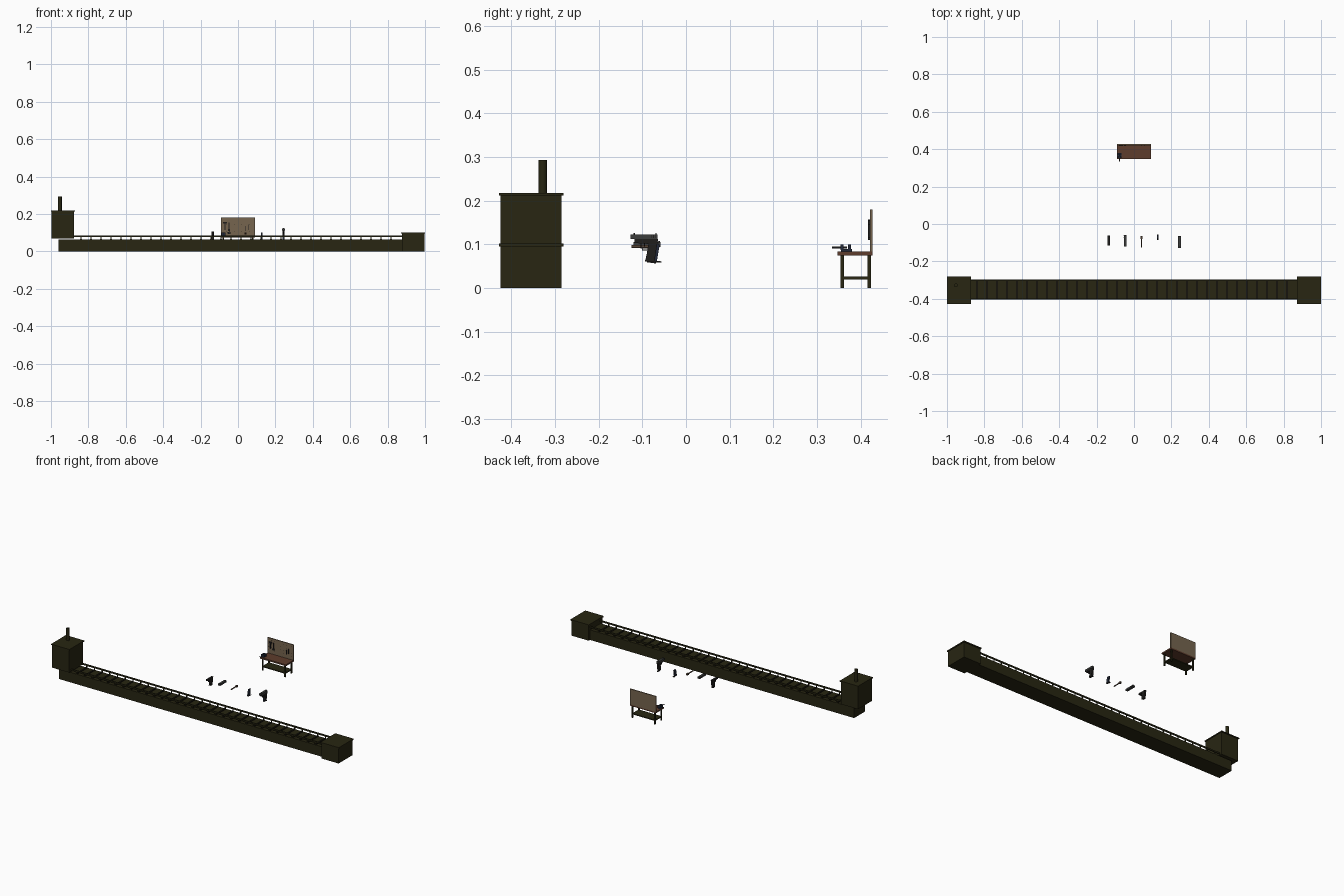
import bpy, bmesh, math
from mathutils import Matrix

if "Cube" in bpy.data.objects:
    bpy.data.objects.remove(bpy.data.objects["Cube"])


def mat(name, r, g, b):
    m = bpy.data.materials.new(name)
    m.diffuse_color = (r, g, b, 1)
    m.use_nodes = True
    m.node_tree.nodes["Principled BSDF"].inputs["Base Color"].default_value = m.diffuse_color
    return m


OLIVE = mat("dark_olive", 0.021, 0.019, 0.006)
BLACK = mat("belt_black", 0.008, 0.007, 0.004)
WOOD = mat("bench_wood", 0.11, 0.045, 0.025)
BOARD = mat("pegboard_tan", 0.18, 0.13, 0.078)
STEEL = mat("gun_steel", 0.045, 0.047, 0.045)
GUN = mat("gun_black", 0.014, 0.013, 0.012)
BRONZE = mat("barrel_bronze", 0.09, 0.055, 0.035)
BLUE = mat("vise_blue", 0.016, 0.022, 0.04)


def finish(name, bm, m):
    bmesh.ops.recalc_face_normals(bm, faces=bm.faces)
    me = bpy.data.meshes.new(name)
    bm.to_mesh(me)
    bm.free()
    me.materials.append(m)
    ob = bpy.data.objects.new(name, me)
    bpy.context.collection.objects.link(ob)
    return ob


def add_box(bm, x0, x1, y0, y1, z0, z1):
    M = Matrix.Translation(((x0 + x1) / 2, (y0 + y1) / 2, (z0 + z1) / 2)) @ \
        Matrix.Diagonal((x1 - x0, y1 - y0, z1 - z0, 1))
    bmesh.ops.create_cube(bm, size=1, matrix=M)


def boxes(name, m, *dims):
    bm = bmesh.new()
    for d in dims:
        add_box(bm, *d)
    return finish(name, bm, m)


def rod(name, m, c, r, length, axis="Z", n=16):
    rot = {"Z": Matrix(), "X": Matrix.Rotation(math.pi / 2, 4, "Y"),
           "Y": Matrix.Rotation(math.pi / 2, 4, "X")}[axis]
    bm = bmesh.new()
    bmesh.ops.create_cone(bm, cap_ends=True, segments=n, radius1=r, radius2=r,
                          depth=length, matrix=Matrix.Translation(c) @ rot)
    for f in bm.faces:
        f.smooth = len(f.verts) == 4
    for e in bm.edges:
        e.smooth = all(f.smooth for f in e.link_faces)
    return finish(name, bm, m)


def profile(name, m, x, w, pts):
    """Side profile (y, z) extruded across x."""
    bm = bmesh.new()
    f = bm.faces.new([bm.verts.new((x - w / 2, y, z)) for y, z in pts])
    r = bmesh.ops.extrude_face_region(bm, geom=[f])
    bmesh.ops.translate(bm, vec=(w, 0, 0),
                        verts=[v for v in r["geom"] if isinstance(v, bmesh.types.BMVert)])
    return finish(name, bm, m)


# conveyor: bed, belt cleats, side rails on posts
Y0, Y1 = -0.404, -0.298
boxes("conveyor_bed", OLIVE, (-0.96, 0.9, Y0, Y1, 0, 0.063))
xs = [-0.84 + i * 0.0535 for i in range(32)]
boxes("belt_cleats", BLACK, *[(x - 0.005, x + 0.005, Y0 + 0.006, Y1 - 0.006, 0.062, 0.067) for x in xs])
rails, posts = [], []
for y in (Y0, Y1 - 0.006):
    rails.append((-0.88, 0.88, y, y + 0.006, 0.076, 0.085))
    posts += [(x - 0.003, x + 0.003, y + 0.001, y + 0.005, 0.06, 0.078) for x in xs]
boxes("side_rails", OLIVE, *rails)
boxes("rail_posts", OLIVE, *posts)

# end housings with overhanging lids, and the chimney
boxes("left_housing", OLIVE, (-0.996, -0.876, -0.424, -0.285, 0.07, 0.213))
boxes("left_lid", OLIVE, (-1, -0.872, -0.428, -0.28, 0.212, 0.218))
boxes("right_housing", OLIVE, (0.876, 0.996, -0.424, -0.285, 0, 0.096))
boxes("right_lid", OLIVE, (0.872, 1, -0.428, -0.28, 0.095, 0.102))
rod("chimney", OLIVE, (-0.952, -0.328, 0.252), 0.01, 0.083)

# workbench
boxes("bench_top", WOOD, (-0.09, 0.09, 0.347, 0.427, 0.074, 0.083))
boxes("bench_legs", OLIVE, *[(s * 0.078 - 0.004, s * 0.078 + 0.004, y, y + 0.008, 0, 0.075)
                             for s in (-1, 1) for y in (0.353, 0.415)])
boxes("bench_shelf", OLIVE, (-0.08, 0.08, 0.356, 0.42, 0.02, 0.026))
boxes("pegboard", BOARD, (-0.09, 0.09, 0.421, 0.427, 0.082, 0.18))

# hanging tools: handles, heads and pegs
boxes("hanging_tools", GUN,
      (-0.072, -0.066, 0.417, 0.422, 0.115, 0.15), (-0.08, -0.058, 0.417, 0.422, 0.15, 0.157),
      (-0.05, -0.046, 0.417, 0.422, 0.11, 0.155), (-0.054, -0.042, 0.417, 0.422, 0.11, 0.12),
      (0.04, 0.044, 0.417, 0.422, 0.11, 0.135), (0.056, 0.06, 0.417, 0.422, 0.115, 0.145))
boxes("peg_holes", BLACK, *[(x * 0.02 - 0.001, x * 0.02 + 0.001, 0.4205, 0.422, z - 0.001, z + 0.001)
                            for x in range(-4, 5) for z in (0.105, 0.125, 0.145, 0.165)])

# vise: base, two jaws, screw and handle
boxes("vise", BLUE, (-0.088, -0.068, 0.355, 0.38, 0.083, 0.089),
      (-0.088, -0.068, 0.371, 0.378, 0.087, 0.1), (-0.088, -0.068, 0.353, 0.36, 0.087, 0.1))
rod("vise_screw", STEEL, (-0.078, 0.351, 0.093), 0.002, 0.034, "Y", 8)
rod("vise_handle", STEEL, (-0.078, 0.337, 0.093), 0.001, 0.02, "X", 8)


# pistol parts, built from offsets so they can be repeated
def frame(tag, x, dy, dz, m):
    pts = [(-0.118, 0.112), (-0.118, 0.103), (-0.086, 0.101), (-0.092, 0.064),
           (-0.072, 0.061), (-0.066, 0.1), (-0.064, 0.112)]
    profile(tag + "_frame", m, x, 0.012, [(y + dy, z + dz) for y, z in pts])
    boxes(tag + "_trigger_guard", m,
          (x - 0.003, x + 0.003, -0.104 + dy, -0.087 + dy, 0.091 + dz, 0.093 + dz),
          (x - 0.003, x + 0.003, -0.104 + dy, -0.102 + dy, 0.092 + dz, 0.104 + dz),
          (x - 0.0015, x + 0.0015, -0.096 + dy, -0.094 + dy, 0.095 + dz, 0.104 + dz))


def slide(tag, x, dy, dz):
    w = 0.0075
    boxes(tag + "_slide", STEEL, (x - w, x + w, -0.127 + dy, -0.065 + dy, 0.112 + dz, 0.123 + dz))
    boxes(tag + "_sights", GUN, *[(x - 0.002, x + 0.002, y + dy, y + 0.003 + dy, 0.122 + dz, 0.126 + dz)
                                  for y in (-0.12, -0.07)])
    boxes(tag + "_serrations", GUN, *[(x - w - 0.0005, x + w + 0.0005, y + dy, y + 0.0015 + dy,
                                       0.114 + dz, 0.121 + dz) for y in (-0.079, -0.075, -0.071)])


def magazine(tag, x, dy, dz):
    pts = [(-0.085, 0.1), (-0.093, 0.064), (-0.075, 0.06), (-0.068, 0.1)]
    profile(tag + "_magazine", BLUE, x, 0.008, [(y + dy, z + dz) for y, z in pts])
    plate = [(-0.094, 0.064), (-0.094, 0.061), (-0.064, 0.058), (-0.064, 0.061)]
    profile(tag + "_base_plate", GUN, x, 0.01, [(y + dy, z + dz) for y, z in plate])


# row of loose parts followed by the assembled pistol
frame("loose", -0.135, 0.003, -0.005, GUN)
slide("loose", -0.047, 0.007, -0.018)
rod("loose_barrel", BRONZE, (0.04, -0.095, 0.095), 0.0035, 0.06, "Y", 12)
boxes("barrel_block", BRONZE, (0.035, 0.045, -0.08, -0.065, 0.09, 0.1))
magazine("loose", 0.127, 0.008, 0)
frame("assembled", 0.243, 0, 0, GUN)
slide("assembled", 0.243, 0, 0)
magazine("assembled", 0.243, 0, 0)
